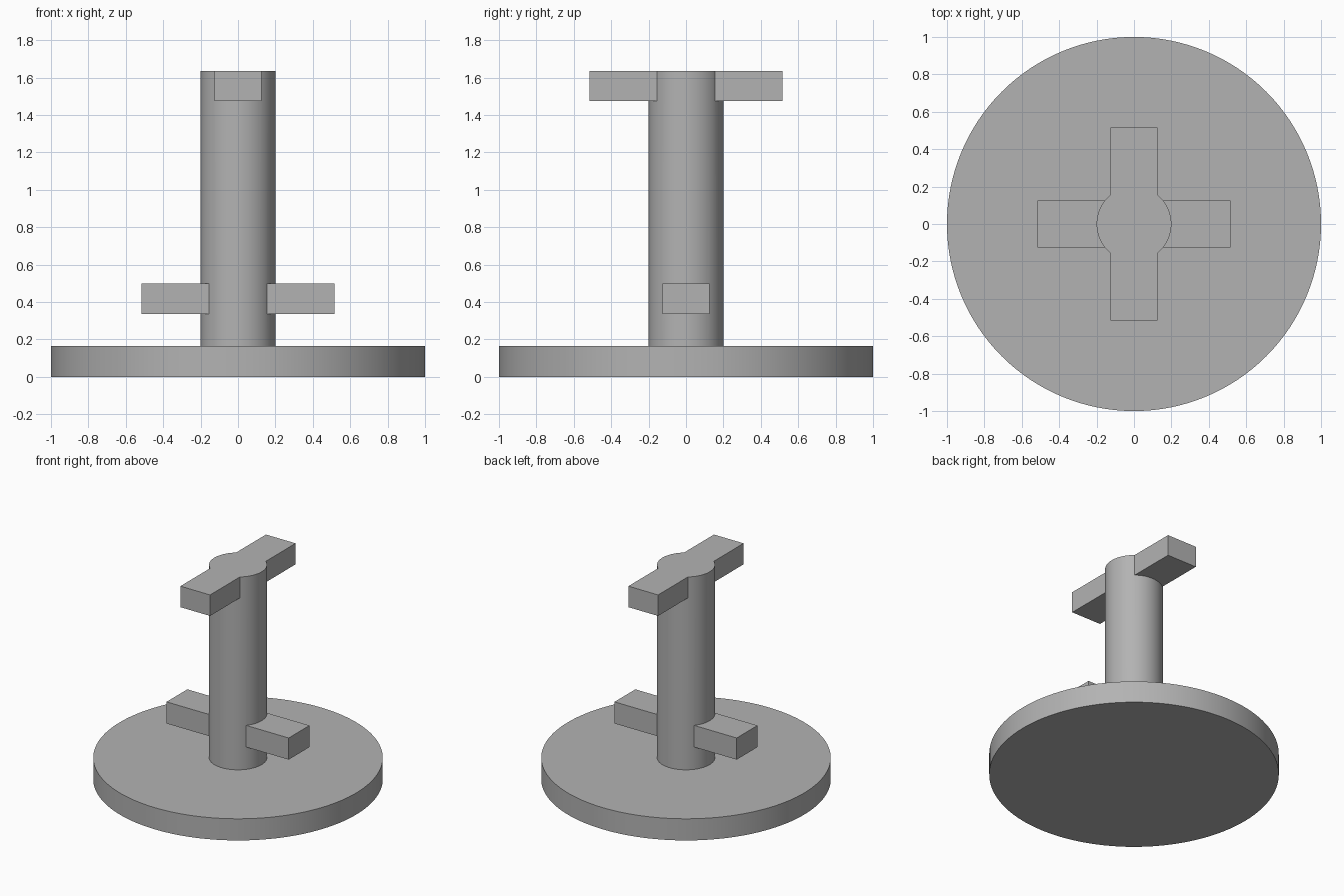
import bpy
import math

cube = bpy.data.objects.get("Cube")
if cube:
    bpy.data.objects.remove(cube, do_unlink=True)

grey = bpy.data.materials.new("plain grey")
grey.use_nodes = True
colour = (0.45, 0.45, 0.45, 1)
grey.diffuse_color = colour
grey.node_tree.nodes["Principled BSDF"].inputs["Base Color"].default_value = colour


def finish(name):
    obj = bpy.context.object
    obj.name = name
    obj.data.materials.append(grey)
    return obj


def disc(name, radius, bottom, top, sides):
    bpy.ops.mesh.primitive_cylinder_add(
        vertices=sides, radius=radius, depth=top - bottom,
        location=(0, 0, (bottom + top) / 2))
    return finish(name)


def bar(name, size_x, size_y, bottom, top):
    bpy.ops.mesh.primitive_cube_add(size=1, location=(0, 0, (bottom + top) / 2))
    obj = finish(name)
    obj.scale = (size_x, size_y, top - bottom)
    bpy.ops.object.transform_apply(location=False, rotation=False, scale=True)
    return obj


LENGTH, WIDTH = 1.03, 0.25

# Round base plate and upright post
base = disc("base_plate", 1.0, 0, 0.165, 128)
post = disc("post", 0.2, 0.165, 1.635, 64)

# Lower bar runs sideways, upper bar runs front to back, flush with the post top
bars = [bar("lower_crossbar", LENGTH, WIDTH, 0.335, 0.5),
        bar("upper_crossbar", WIDTH, LENGTH, 1.475, 1.635)]

# Fuse the bars into the post so the flush top is one surface
bpy.context.view_layer.objects.active = post
for part in bars:
    union = post.modifiers.new("fuse", "BOOLEAN")
    union.operation = "UNION"
    union.solver = "EXACT"
    union.object = part
    bpy.ops.object.modifier_apply(modifier=union.name)
    bpy.data.objects.remove(part, do_unlink=True)
post.name = "post_with_crossbars"

# Smooth round sides with sharp rims
for obj in (base, post):
    bpy.ops.object.select_all(action="DESELECT")
    obj.select_set(True)
    bpy.context.view_layer.objects.active = obj
    bpy.ops.object.shade_smooth_by_angle(angle=math.radians(30))
